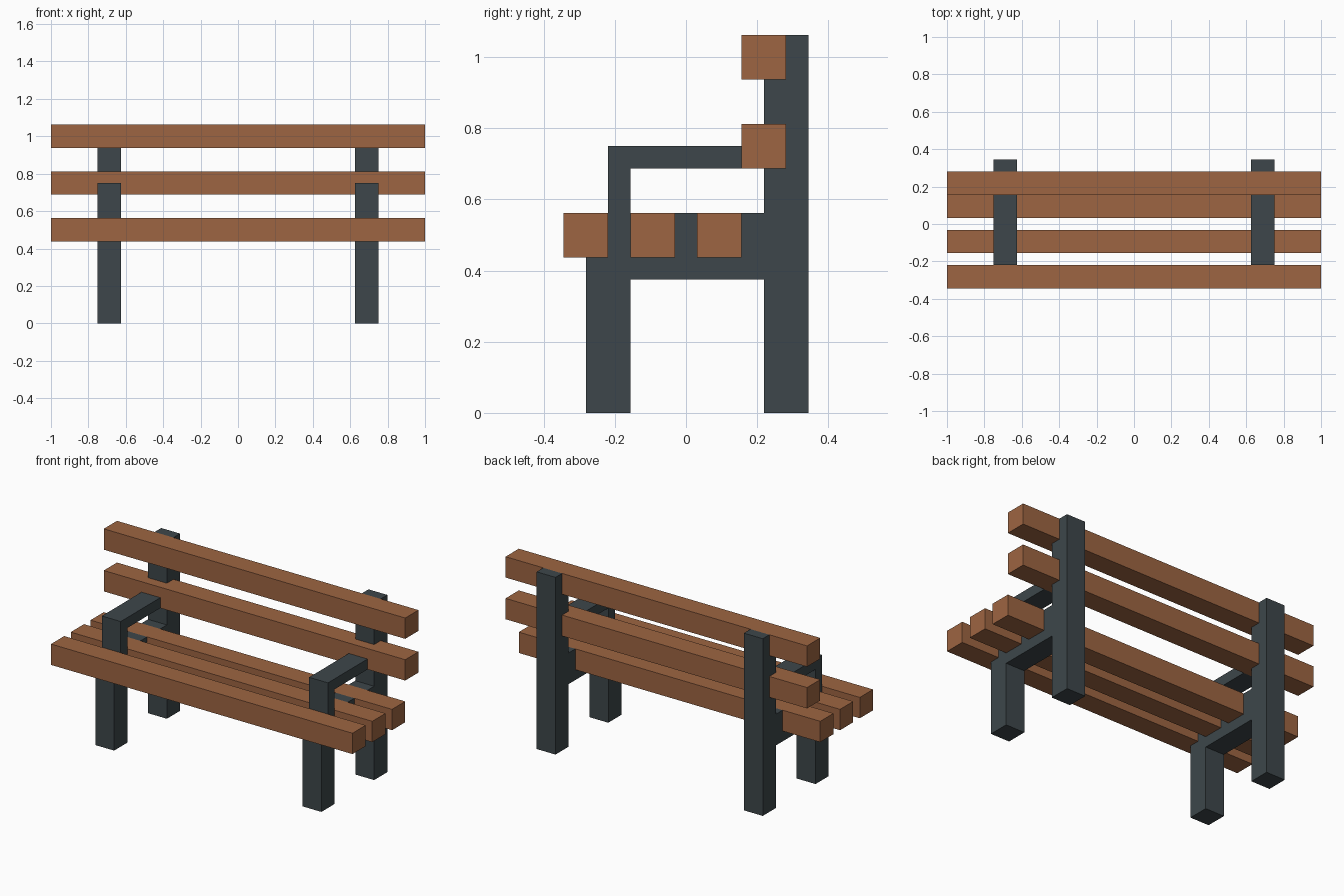
import bpy
import bmesh

if "Cube" in bpy.data.objects:
    bpy.data.objects.remove(bpy.data.objects["Cube"], do_unlink=True)


def material(name, rgb):
    mat = bpy.data.materials.new(name)
    mat.use_nodes = True
    mat.diffuse_color = (*rgb, 1)
    mat.node_tree.nodes["Principled BSDF"].inputs["Base Color"].default_value = (*rgb, 1)
    return mat


wood = material("brown wood", (0.337, 0.130, 0.054))
metal = material("dark slate metal", (0.047, 0.062, 0.069))


def extrude_profile(name, points, x0, x1, mat):
    """Extrude a (y, z) outline along x."""
    bm = bmesh.new()
    face = bm.faces.new([bm.verts.new((x0, y, z)) for y, z in points])
    new = bmesh.ops.extrude_face_region(bm, geom=[face])["geom"]
    verts = [v for v in new if isinstance(v, bmesh.types.BMVert)]
    bmesh.ops.translate(bm, verts=verts, vec=(x1 - x0, 0, 0))
    bmesh.ops.recalc_face_normals(bm, faces=bm.faces)
    mesh = bpy.data.meshes.new(name)
    bm.to_mesh(mesh)
    bm.free()
    mesh.materials.append(mat)
    obj = bpy.data.objects.new(name, mesh)
    bpy.context.collection.objects.link(obj)
    return obj


S = 0.125  # thickness of every plank and post
SEAT_Z, SEAT_TOP = 0.4375, 0.5625

# Planks: lower (y, z) corner of each square section
planks = {
    "seat_plank_front": (-0.34375, SEAT_Z),
    "seat_plank_middle": (-0.15625, SEAT_Z),
    "seat_plank_rear": (0.03125, SEAT_Z),
    "backrest_plank_lower": (0.15625, 0.6875),
    "backrest_plank_upper": (0.15625, 0.9375),
}
for name, (y, z) in planks.items():
    extrude_profile(name, [(y, z), (y + S, z), (y + S, z + S), (y, z + S)], -1, 1, wood)

# Side frame outline: legs, seat rail, armrest, with notches holding the planks
frame = [
    # front leg underside and inner opening between the legs
    (-0.28125, 0), (-0.15625, 0), (-0.15625, 0.375), (0.21875, 0.375),
    # rear post, up to its top
    (0.21875, 0), (0.34375, 0), (0.34375, 1.0625), (0.28125, 1.0625),
    # backrest notches
    (0.28125, 0.9375), (0.21875, 0.9375), (0.21875, 0.8125), (0.28125, 0.8125),
    (0.28125, 0.6875), (0.21875, 0.6875),
    # seat rail notches
    (0.21875, SEAT_TOP), (0.15625, SEAT_TOP), (0.15625, SEAT_Z), (0.03125, SEAT_Z),
    (0.03125, SEAT_TOP), (-0.03125, SEAT_TOP), (-0.03125, SEAT_Z), (-0.15625, SEAT_Z),
    # armrest and its support
    (-0.15625, 0.6875), (0.15625, 0.6875), (0.15625, 0.75), (-0.21875, 0.75),
    (-0.21875, SEAT_Z), (-0.28125, SEAT_Z),
]
for side, x in (("left", 0.625), ("right", -0.75)):
    extrude_profile(side + "_frame", frame, x, x + S, metal)
